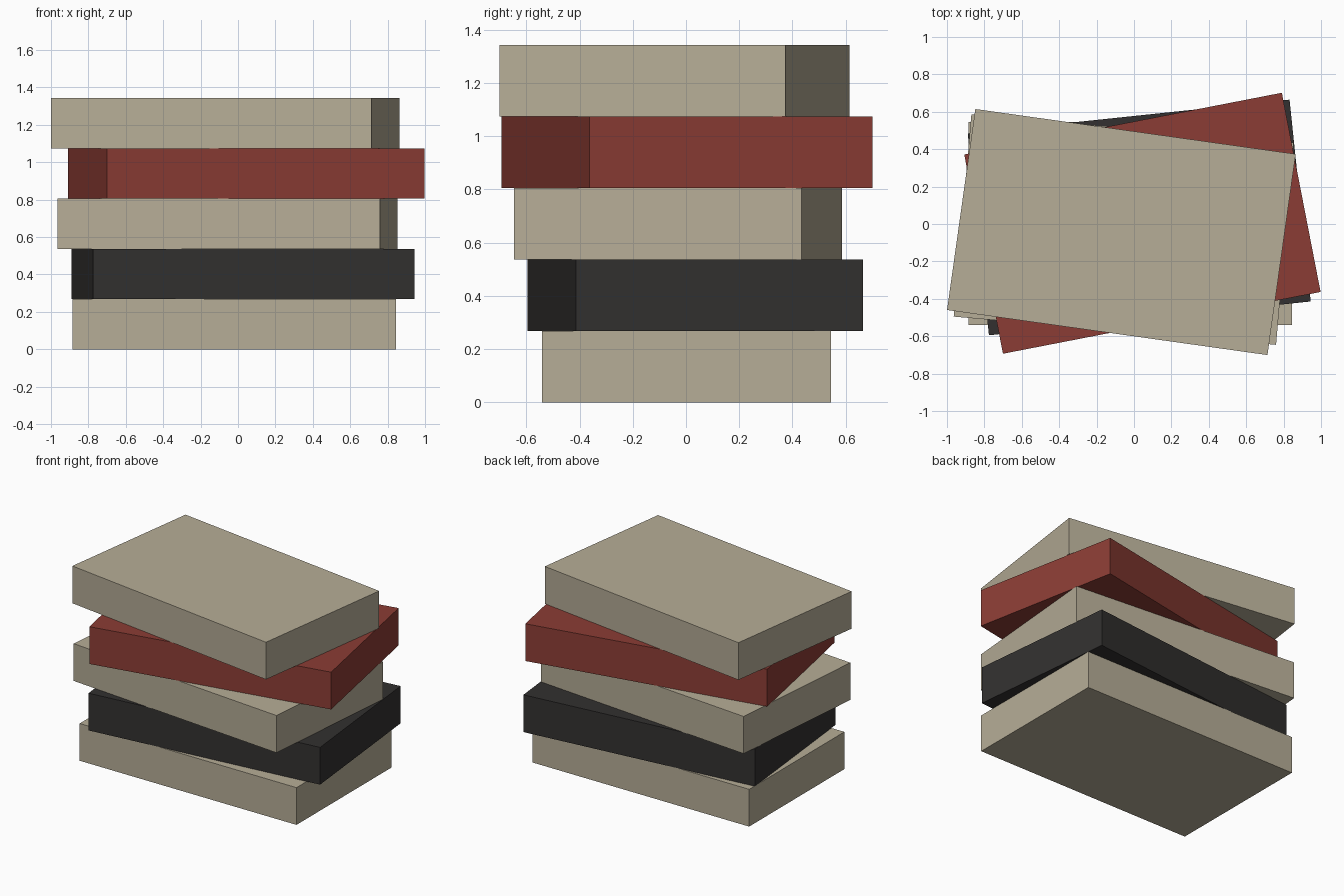
import bpy
from math import radians

if "Cube" in bpy.data.objects:
    bpy.data.objects.remove(bpy.data.objects["Cube"])

W, D, H = 1.73, 1.085, 0.2686


def material(name, rgb):
    m = bpy.data.materials.new(name)
    m.diffuse_color = (*rgb, 1)
    m.use_nodes = True
    m.node_tree.nodes["Principled BSDF"].inputs["Base Color"].default_value = m.diffuse_color
    return m


beige = material("beige", (0.47, 0.42, 0.31))
black = material("black", (0.032, 0.03, 0.029))
red = material("red", (0.26, 0.046, 0.035))

# Twisted stack of equal slabs, bottom to top: name, x, y, turn, colour
slabs = [
    ("bottom_slab", -0.02, 0.002, 0, beige),
    ("black_slab", 0.028, 0.035, 6, black),
    ("middle_slab", -0.055, -0.03, -5, beige),
    ("red_slab", 0.045, 0.004, 11, red),
    ("top_slab", -0.0675, -0.043, -8, beige),
]
for i, (name, x, y, turn, mat) in enumerate(slabs):
    bpy.ops.mesh.primitive_cube_add(size=1, location=(x, y, H * (i + 0.5)),
                                    rotation=(0, 0, radians(turn)))
    slab = bpy.context.object
    slab.name = name
    slab.scale = (W, D, H)
    slab.data.materials.append(mat)
